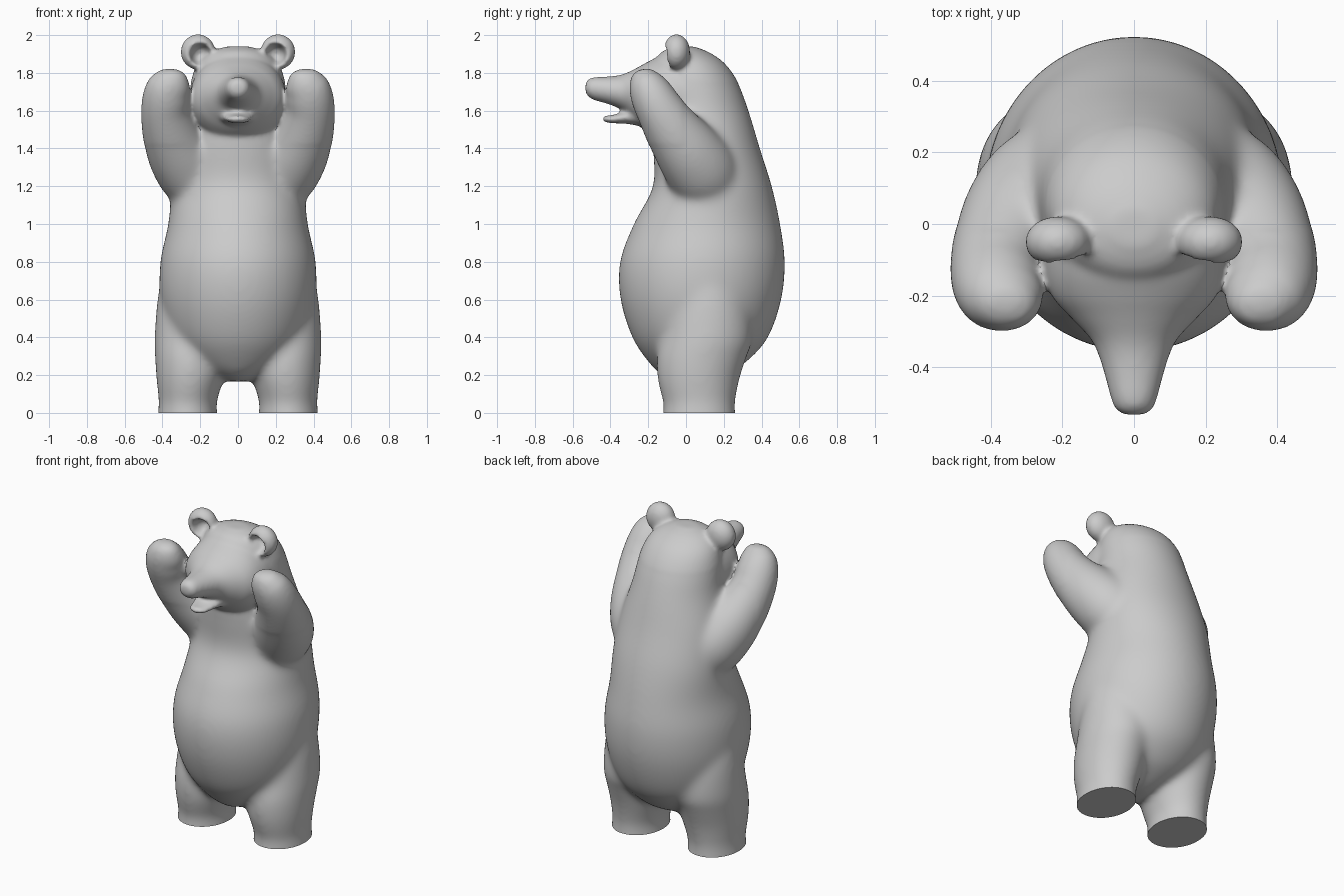
import bpy, bmesh, math
from mathutils import Vector

cube = bpy.data.objects.get("Cube")
if cube:
    bpy.data.objects.remove(cube, do_unlink=True)

grey = bpy.data.materials.new("plain grey")
grey.use_nodes = True
grey.diffuse_color = (0.6, 0.6, 0.6, 1)
grey.node_tree.nodes["Principled BSDF"].inputs["Base Color"].default_value = (0.6, 0.6, 0.6, 1)

SIDES, STEPS = 48, 6
parts = []


def finish(name, bm):
    bmesh.ops.recalc_face_normals(bm, faces=bm.faces)
    mesh = bpy.data.meshes.new(name)
    bm.to_mesh(mesh)
    bm.free()
    obj = bpy.data.objects.new(name, mesh)
    bpy.context.collection.objects.link(obj)
    parts.append(obj)


def smooth_rows(rows):
    """Catmull-Rom interpolation of the section rows."""
    rows = [Vector(r) for r in rows]
    out = []
    for i in range(len(rows) - 1):
        a, b, c, d = rows[max(i - 1, 0)], rows[i], rows[i + 1], rows[min(i + 2, len(rows) - 1)]
        for s in range(STEPS):
            t = s / STEPS
            out.append(b + (c - a) * (t / 2) + (a * 2 - b * 5 + c * 4 - d) * (t * t / 2)
                       + (b * 3 - a - c * 3 + d) * (t ** 3 / 2))
    return out + [rows[-1]]


def loft(name, rows, axis=None):
    """Elliptical sections (x, y, z, half width, half depth) along a path."""
    bm = bmesh.new()
    path = smooth_rows(rows)
    rings = []
    for i, row in enumerate(path):
        ahead, behind = path[min(i + 1, len(path) - 1)], path[max(i - 1, 0)]
        t = Vector(axis) if axis else Vector((ahead - behind)[:3]).normalized()
        u = (Vector((1, 0, 0)) - t * t.x).normalized()
        v = t.cross(u)
        c = Vector(row[:3])
        angles = [math.tau * k / SIDES for k in range(SIDES)]
        rings.append([bm.verts.new(c + u * row[3] * math.cos(a) + v * row[4] * math.sin(a))
                      for a in angles])
    for r, s in zip(rings, rings[1:]):
        for k in range(SIDES):
            n = (k + 1) % SIDES
            bm.faces.new((r[k], r[n], s[n], s[k]))
    bm.faces.new(rings[0])
    bm.faces.new(rings[-1])
    finish(name, bm)


# Torso, neck and back of the head: height, front, back, half width
torso = [(.165, -.06, .1, .04), (.2, -.13, .2, .13), (.27, -.2, .32, .25), (.4, -.285, .435, .355),
         (.6, -.347, .505, .41), (.8, -.35, .524, .412), (1, -.277, .499, .37), (1.2, -.175, .455, .35),
         (1.4, -.175, .392, .325), (1.6, -.18, .332, .272), (1.75, -.18, .275, .25),
         (1.85, -.17, .205, .215), (1.91, -.13, .12, .15), (1.94, -.06, .04, .06)]
loft("torso", [(0, (f + b) / 2, z, w, (b - f) / 2) for z, f, b, w in torso], (0, 0, 1))

# Face and muzzle: depth, centre height, half width, half height
face = [(.1, 1.66, .21, .22), (0, 1.67, .25, .25), (-.12, 1.665, .253, .232), (-.2, 1.67, .23, .19),
        (-.26, 1.68, .178, .147), (-.32, 1.695, .122, .103), (-.37, 1.702, .098, .083),
        (-.43, 1.71, .08, .07), (-.49, 1.717, .064, .06), (-.52, 1.72, .05, .044),
        (-.533, 1.722, .025, .02)]
loft("face", [(0, y, z, w, h) for y, z, w, h in face], (0, -1, 0))

# Open lower jaw
jaw = [(-.15, 1.59, .13, .09), (-.25, 1.575, .105, .056), (-.32, 1.565, .08, .034),
       (-.39, 1.555, .063, .022), (-.425, 1.556, .045, .018), (-.44, 1.557, .022, .012)]
loft("lower_jaw", [(0, y, z, w, h) for y, z, w, h in jaw], (0, -1, 0))

for side, label in ((1, "left"), (-1, "right")):
    # Leg and hip, running past the ground and trimmed later
    leg = [(-.14, .267, .07, .165, .2), (0, .267, .07, .158, .193), (.05, .266, .07, .153, .19),
           (.12, .26, .066, .166, .205), (.2, .252, .068, .182, .222), (.3, .25, .085, .19, .238),
           (.4, .24, .11, .202, .243), (.6, .215, .12, .212, .22), (.8, .18, .1, .21, .17)]
    loft(label + "_leg", [(side * x, y, z, w, d) for z, x, y, w, d in leg], (0, 0, 1))

    # Shoulder, raised arm and paw
    arm = [(.13, .16, 1.08, .13, .13), (.19, .125, 1.19, .165, .17), (.25, .08, 1.285, .185, .19),
           (.31, .01, 1.385, .176, .177), (.357, -.065, 1.49, .151, .152),
           (.383, -.135, 1.6, .13, .128), (.375, -.185, 1.69, .123, .113),
           (.352, -.215, 1.75, .105, .09), (.335, -.232, 1.795, .068, .058),
           (.33, -.238, 1.815, .025, .025)]
    loft(label + "_arm", [(side * x, y, z, w, d) for x, y, z, w, d in arm])

    # Ear with a hollow front
    bm = bmesh.new()
    bmesh.ops.create_uvsphere(bm, u_segments=48, v_segments=32, radius=1)
    for v in bm.verts:
        reach = math.hypot(v.co.x + side * .15, v.co.z + .15) / .66
        if v.co.y < 0 and reach < 1:
            v.co.y *= 1 - 1.4 * (1 - reach ** 4)
        v.co = Vector((side * .212 + v.co.x * .092, -.05 + v.co.y * .072, 1.911 + v.co.z * .094))
    finish(label + "_ear", bm)

# Fuse everything into one skin
bpy.ops.object.select_all(action="DESELECT")
for p in parts:
    p.select_set(True)
body = parts[0]
bpy.context.view_layer.objects.active = body
bpy.ops.object.join()
body.name = "bear_body"
fuse = body.modifiers.new("fuse", "REMESH")
fuse.mode = "VOXEL"
fuse.voxel_size = .011
bpy.ops.object.modifier_apply(modifier="fuse")

# Soften the joints of the shoulders, hips and neck more than the face, ears and paws
trunk = body.vertex_groups.new(name="trunk")
trunk.add([v.index for v in body.data.vertices
           if v.co.z < 1.42 or (v.co.y > -.02 and v.co.z < 1.75)], 1, "REPLACE")
for name, group, count in (("blend", "trunk", 60), ("soften", "", 12)):
    m = body.modifiers.new(name, "SMOOTH")
    m.factor = .5
    m.iterations = count
    m.vertex_group = group
    bpy.ops.object.modifier_apply(modifier=name)

# Flat soles
bm = bmesh.new()
bm.from_mesh(body.data)
cut = bmesh.ops.bisect_plane(bm, geom=bm.verts[:] + bm.edges[:] + bm.faces[:],
                             plane_co=(0, 0, 0), plane_no=(0, 0, 1), clear_inner=True)
bmesh.ops.holes_fill(bm, edges=[e for e in cut["geom_cut"] if isinstance(e, bmesh.types.BMEdge)])
bmesh.ops.recalc_face_normals(bm, faces=bm.faces)
bm.to_mesh(body.data)
bm.free()
body.data.materials.clear()
body.data.materials.append(grey)
bpy.ops.object.shade_smooth_by_angle(angle=math.radians(45))
